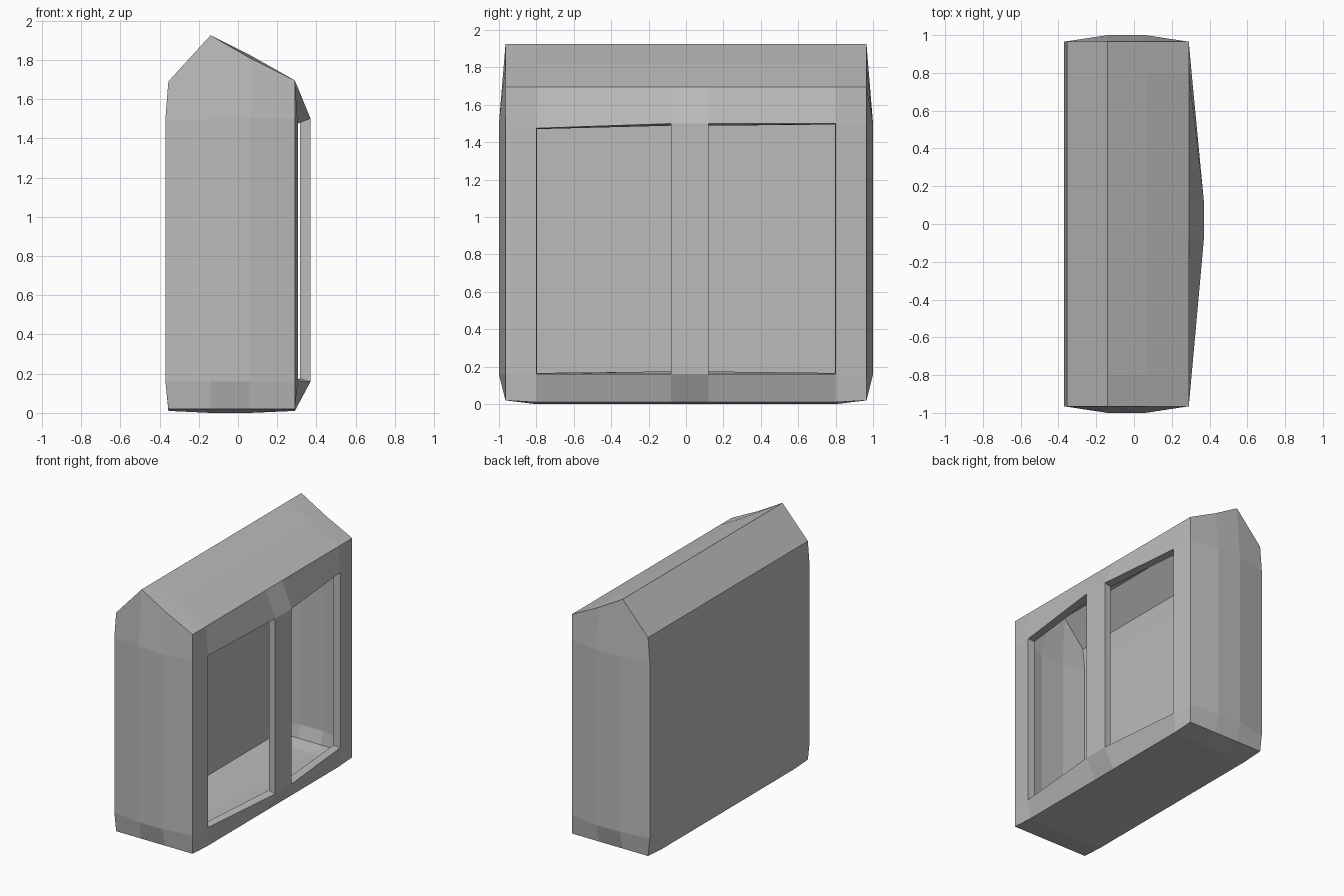
import bpy, bmesh

if "Cube" in bpy.data.objects:
    bpy.data.objects.remove(bpy.data.objects["Cube"], do_unlink=True)

grey = bpy.data.materials.new("plain_grey")
grey.use_nodes = True
grey.diffuse_color = (0.5, 0.5, 0.5, 1)
grey.node_tree.nodes["Principled BSDF"].inputs["Base Color"].default_value = grey.diffuse_color

# Grid levels of the casing along each axis
XS = [-0.355, -0.14, 0.06, 0.29]
YS = [-0.965, -0.8, -0.08, 0.12, 0.8, 0.965]
ZS = [0.02, 0.16, 1.5, 1.69]
ROOF = [1.69, 1.925, 1.81, 1.695]
BOW = [0.29, 0.305, 0.37, 0.37, 0.305, 0.29]
LAST = (3, 5, 3)


def place(i, j, k):
    """Position of a grid point, with each side bulged outward."""
    x, y, z = XS[i], YS[j], ZS[k]
    in_x, in_y, in_z = 0 < i < 3, 0 < j < 5, 0 < k < 3
    if k == 3:
        z = ROOF[i]                          # gable roof
        if i == 2 and in_y:
            z += 0.015
    if in_x and in_z and not in_y:
        y = 1.0 if j else -1.0               # bulged ends
    if i == 0 and in_z:
        x = -0.37                            # flat back
    if i == 3 and in_z:
        x = BOW[j]                           # bowed window side
        if (j, k) == (1, 2):
            z -= 0.025
    if k == 0 and in_y:
        z = 0.0 if in_x else 0.01            # shallow underside
    return x, y, z


bm = bmesh.new()
points = {}


def vert(ijk):
    if ijk not in points:
        points[ijk] = bm.verts.new(place(*ijk))
    return points[ijk]


# Six sides of the casing, leaving out the two window openings
for axis in range(3):
    a, b = (axis + 1) % 3, (axis + 2) % 3
    for level in (0, LAST[axis]):
        for u in range(LAST[a]):
            for v in range(LAST[b]):
                if axis == 0 and level and u in (1, 3) and v == 1:
                    continue
                quad = []
                for du, dv in ((0, 0), (1, 0), (1, 1), (0, 1)):
                    ijk = [0, 0, 0]
                    ijk[axis], ijk[a], ijk[b] = level, u + du, v + dv
                    quad.append(vert(tuple(ijk)))
                bm.faces.new(quad if level else quad[::-1])

mesh = bpy.data.meshes.new("window_casing")
bm.to_mesh(mesh)
bm.free()
mesh.materials.append(grey)
casing = bpy.data.objects.new("window_casing", mesh)
bpy.context.collection.objects.link(casing)

# Wall thickness, inward
shell = casing.modifiers.new("walls", "SOLIDIFY")
shell.thickness = 0.055
shell.offset = -1
shell.use_even_offset = True
